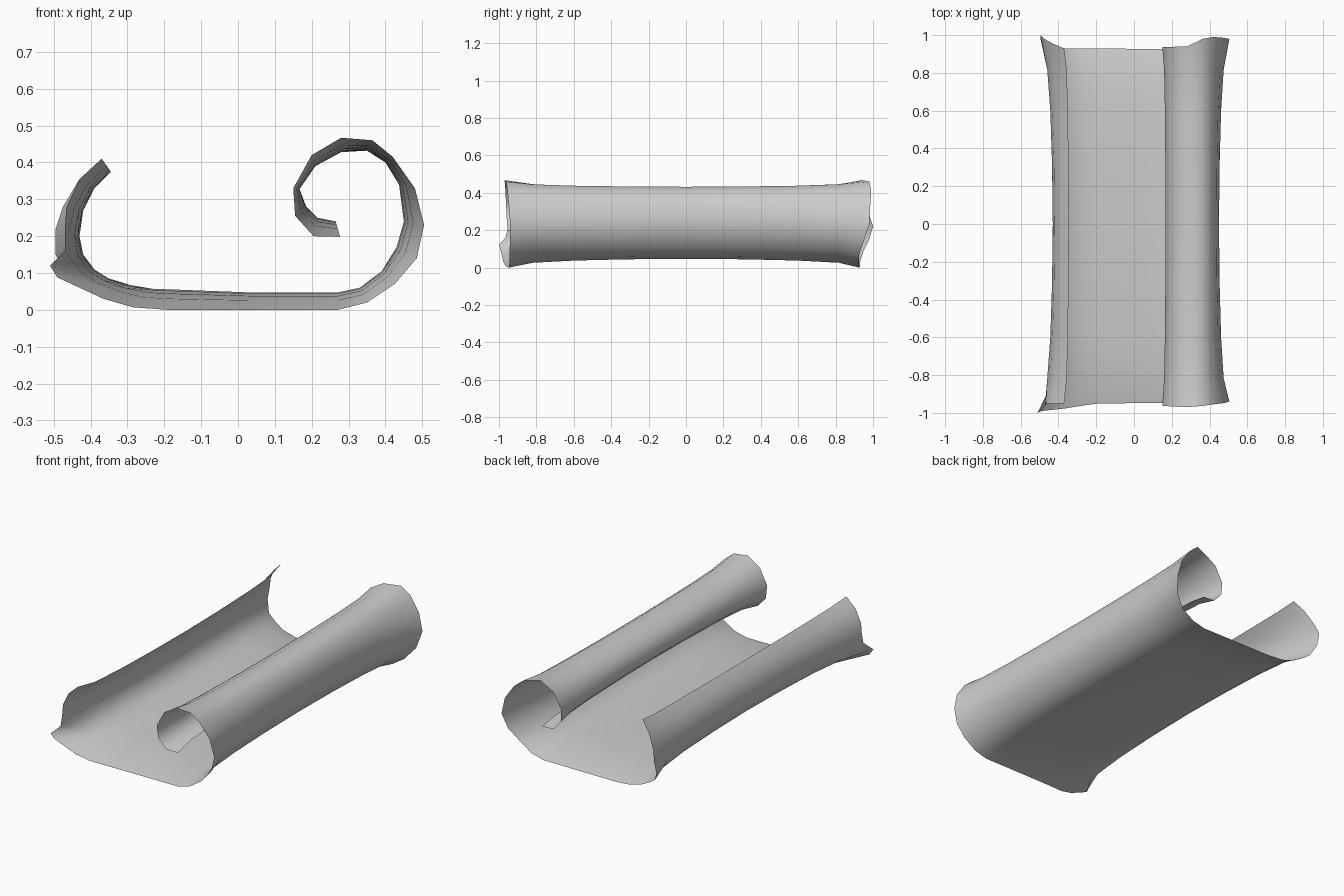
import bpy, bmesh

if "Cube" in bpy.data.objects:
    bpy.data.objects.remove(bpy.data.objects["Cube"])

# Cross-section from the low lip round to the inside of the roll:
# (x, z at mid-length, x, z at the flared ends)
PROFILE = [
    (-.345, .375, -.37, .41), (-.39, .33, -.43, .355), (-.42, .27, -.475, .28),
    (-.43, .20, -.495, .22), (-.42, .15, -.495, .15), (-.39, .11, -.465, .09),
    (-.35, .085, -.42, .06), (-.29, .067, -.365, .03), (-.23, .057, -.285, .007),
    (-.17, .055, -.19, 0), (.04, .047, .04, 0), (.27, .047, .27, 0),
    (.33, .06, .35, .02), (.39, .105, .425, .07), (.43, .17, .485, .14),
    (.45, .24, .505, .23), (.437, .34, .48, .33), (.40, .40, .42, .415),
    (.35, .432, .365, .46), (.28, .428, .28, .467), (.21, .39, .20, .42),
    (.167, .328, .15, .33), (.185, .28, .155, .255), (.215, .25, .205, .20),
    (.265, .24, .277, .198)]
# Curled corner on the front left edge: index -> (x, z)
FRONT_CURL = {2: (-.465, .28), 3: (-.47, .22), 4: (-.47, .16), 5: (-.51, .12), 6: (-.49, .088)}

# Ragged end lines: y at selected profile points, interpolated between
FRONT_Y = {0: -.95, 3: -.95, 4: -.965, 5: -1, 6: -.99, 9: -.95, 15: -.94, 19: -.97, 24: -.95}
BACK_Y = {0: .93, 2: .98, 3: 1, 4: .98, 5: .95, 7: .93, 13: .925, 14: .95, 15: .98,
          17: .99, 18: .98, 19: .94, 24: .93}
# (fraction of half length, amount of flare)
STATIONS = [(0, 0), (.33, .06), (.63, .2), (.86, .45), (1, 1)]


def interp(table, i):
    lo = max(k for k in table if k <= i)
    hi = min(k for k in table if k >= i)
    return table[lo] if lo == hi else table[lo] + (table[hi] - table[lo]) * (i - lo) / (hi - lo)


def row(bm, f, flare, front):
    """One cross-section of the sheet."""
    verts = []
    for i, (mx, mz, ex, ez) in enumerate(PROFILE):
        if front and f == 1:
            ex, ez = FRONT_CURL.get(i, (ex, ez))
        y = interp(FRONT_Y if front else BACK_Y, i)
        if f < 1:
            y = (-.95 if front else .95) * f
        verts.append(bm.verts.new((mx + (ex - mx) * flare, y, mz + (ez - mz) * flare)))
    return verts


# Curled sheet
bm = bmesh.new()
rows = [row(bm, f, a, True) for f, a in reversed(STATIONS)]
rows += [row(bm, f, a, False) for f, a in STATIONS[1:]]
for a, b in zip(rows, rows[1:]):
    for i in range(len(PROFILE) - 1):
        bm.faces.new((a[i], a[i + 1], b[i + 1], b[i]))
mesh = bpy.data.meshes.new("rolled_sheet")
bm.to_mesh(mesh)
bm.free()
mesh.shade_smooth()

paper = bpy.data.materials.new("pale grey")
paper.diffuse_color = (.6, .6, .6, 1)
paper.use_nodes = True
paper.node_tree.nodes["Principled BSDF"].inputs["Base Color"].default_value = paper.diffuse_color
mesh.materials.append(paper)
sheet = bpy.data.objects.new("rolled_sheet", mesh)
bpy.context.collection.objects.link(sheet)
